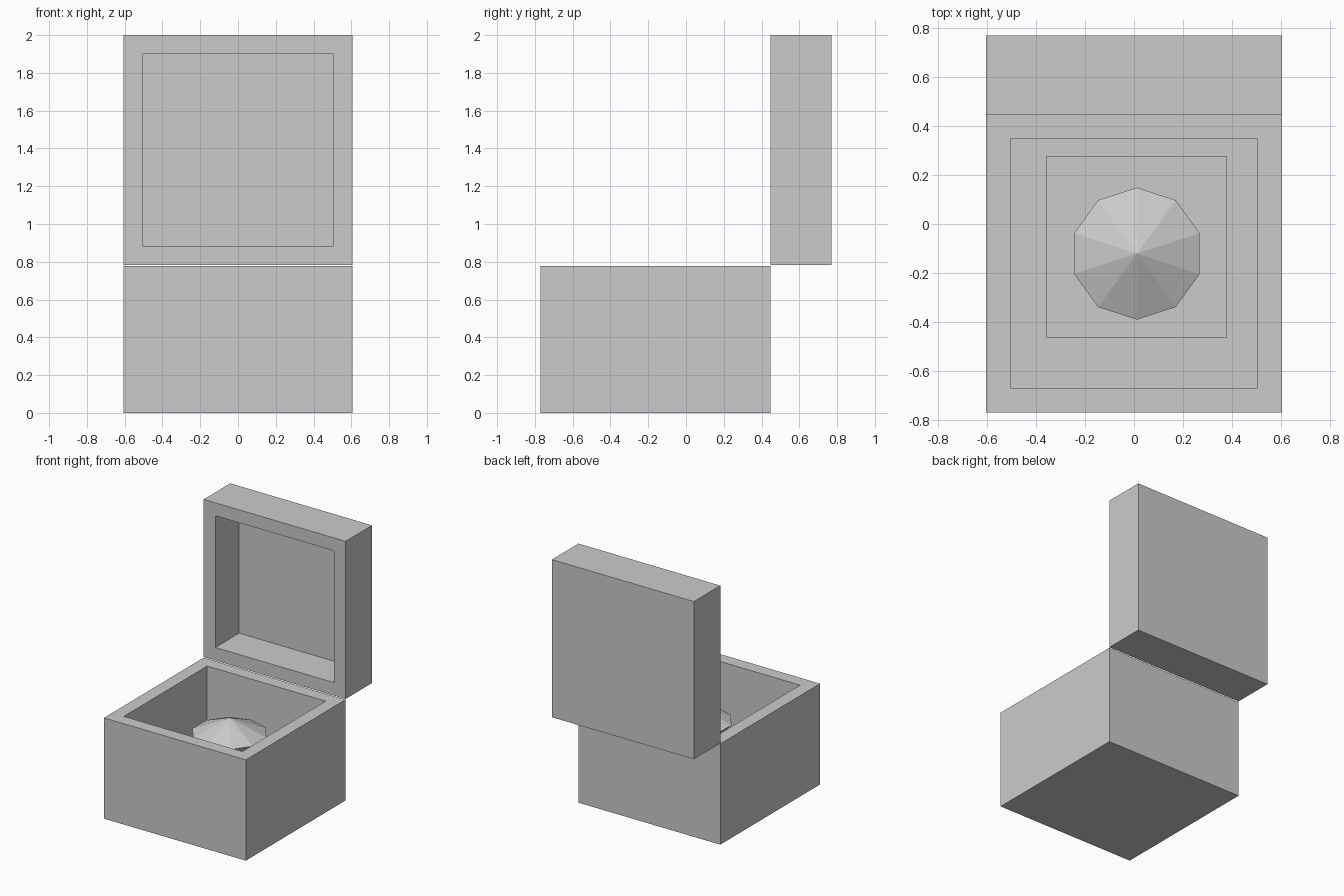
import bpy, bmesh, math
from mathutils import Vector, Matrix

if "Cube" in bpy.data.objects:
    bpy.data.objects.remove(bpy.data.objects["Cube"])


def finish(bm, name):
    bmesh.ops.recalc_face_normals(bm, faces=bm.faces[:])
    me = bpy.data.meshes.new(name)
    bm.to_mesh(me)
    bm.free()
    ob = bpy.data.objects.new(name, me)
    bpy.context.collection.objects.link(ob)
    return ob


def box(name, lo, hi, open_dir=None, wall=0.1, depth=0.0):
    """Box between two corners; optionally hollowed through the face along open_dir."""
    lo, hi = Vector(lo), Vector(hi)
    bm = bmesh.new()
    bmesh.ops.create_cube(bm, size=1, matrix=Matrix.Translation((lo + hi) / 2)
                          @ Matrix.Diagonal((*(hi - lo), 1)))
    if open_dir:
        d = Vector(open_dir)
        bm.normal_update()
        face = max(bm.faces, key=lambda f: f.normal.dot(d))
        bmesh.ops.inset_region(bm, faces=[face], thickness=wall, use_even_offset=True)
        # sink the inset face, leaving the cavity walls behind
        res = bmesh.ops.extrude_discrete_faces(bm, faces=[face])
        bmesh.ops.translate(bm, verts=res["faces"][0].verts[:], vec=-d * depth)
    return finish(bm, name)


def gem(name, center, radius, crown, pavilion, sides=10):
    """Faceted gem: shallow cone above the rim, deeper cone below it."""
    c = Vector(center)
    bm = bmesh.new()
    ring = [bm.verts.new(c + Vector((radius * math.cos(a), radius * math.sin(a), 0)))
            for a in (math.pi / 2 + i * math.tau / sides for i in range(sides))]
    for h in (crown, -pavilion):
        tip = bm.verts.new(c + Vector((0, 0, h)))
        for i in range(sides):
            bm.faces.new((ring[i], ring[(i + 1) % sides], tip))
    return finish(bm, name)


# open box body
box("box_base", (-0.606, -0.77, 0), (0.606, 0.447, 0.778), (0, 0, 1), 0.1, 0.70)
# raised lid, hollow towards the front
box("lid", (-0.606, 0.447, 0.783), (0.606, 0.77, 2.0), (0, -1, 0), 0.1, 0.29)
# cushion on the floor of the box
box("cushion", (-0.36, -0.465, 0.078), (0.38, 0.277, 0.30))
# cut gem standing on the cushion
gem("gem", (0.012, -0.121, 0.577), 0.27, 0.12, 0.28)
